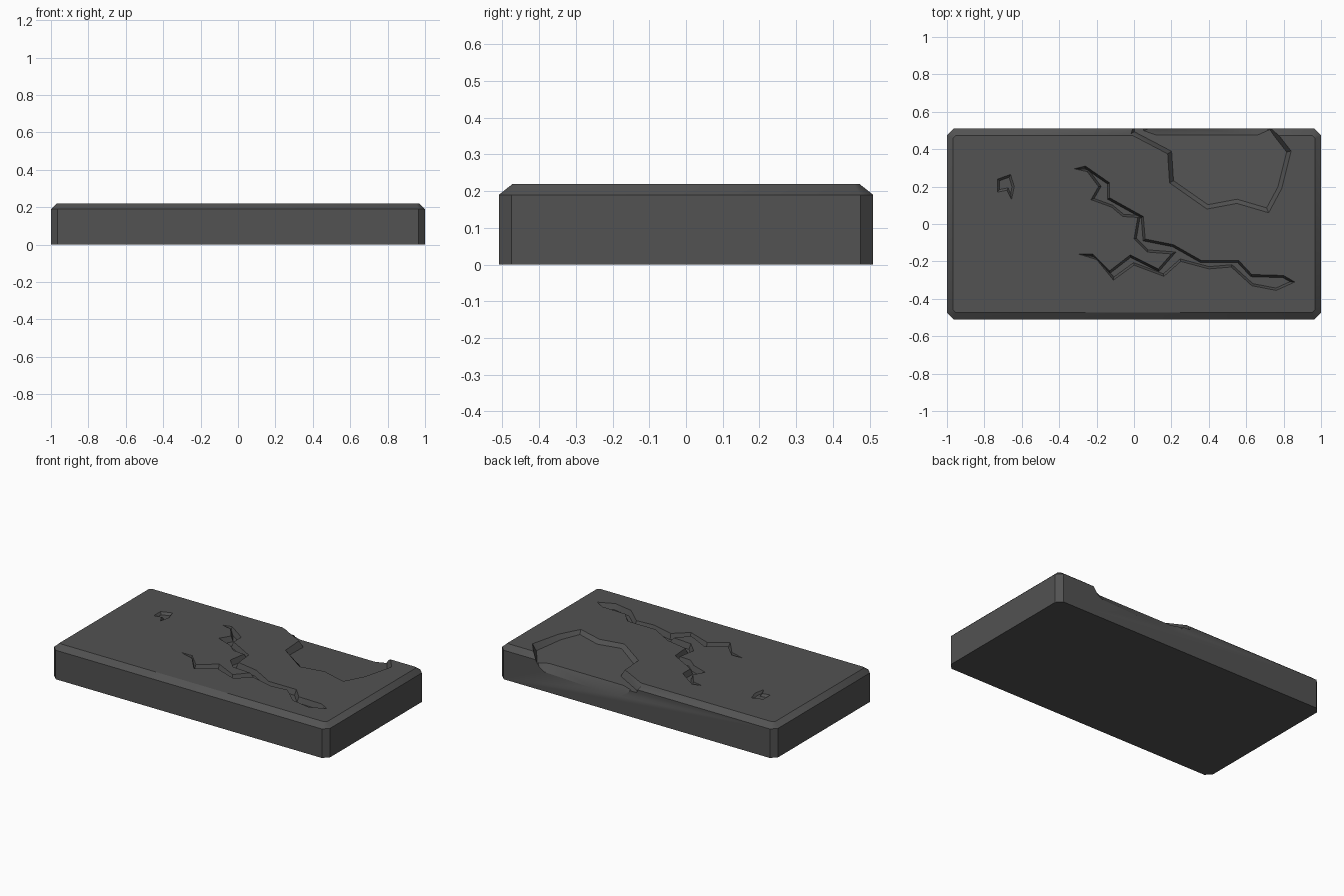
import bpy, bmesh
from mathutils import Vector

if "Cube" in bpy.data.objects:
    bpy.data.objects.remove(bpy.data.objects["Cube"])

TOP = 0.22
stone = bpy.data.materials.new("dark_grey_stone")
stone.diffuse_color = (0.085, 0.085, 0.085, 1)
stone.use_nodes = True
stone.node_tree.nodes["Principled BSDF"].inputs["Base Color"].default_value = stone.diffuse_color


def new_object(name, bm):
    bmesh.ops.recalc_face_normals(bm, faces=bm.faces)
    mesh = bpy.data.meshes.new(name)
    bm.to_mesh(mesh)
    bm.free()
    mesh.materials.append(stone)
    obj = bpy.data.objects.new(name, mesh)
    bpy.context.collection.objects.link(obj)
    return obj


def loft(name, rings):
    """Closed solid from equal-length rings of 3D points."""
    bm = bmesh.new()
    rows = [[bm.verts.new(p) for p in ring] for ring in rings]
    n = len(rows[0])
    for a, b in zip(rows, rows[1:]):
        for i in range(n):
            bm.faces.new((a[i], a[(i + 1) % n], b[(i + 1) % n], b[i]))
    bm.faces.new(rows[0])
    bm.faces.new(rows[-1])
    return new_object(name, bm)


def inset(points, d):
    """Move an outline inward by d, with limited mitres."""
    pts = [Vector(p) for p in points]
    n = len(pts)
    area = sum(pts[i - 1].cross(pts[i]) for i in range(n))
    side = 1 if area > 0 else -1
    out = []
    for i, p in enumerate(pts):
        e1 = (p - pts[i - 1]).normalized()
        e2 = (pts[(i + 1) % n] - p).normalized()
        n1 = Vector((-e1.y, e1.x)) * side
        n2 = Vector((-e2.y, e2.x)) * side
        m = (n1 + n2).normalized()
        out.append(p + m * d / max(m.dot(n1), 0.4))
    return out


def recess(name, outline, wall, floor):
    """Cutter with upright neck, sloping walls and a floor height rule."""
    low = inset(outline, wall)
    return loft(name, [[(x, y, TOP + 0.08) for x, y in outline],
                       [(x, y, TOP) for x, y in outline],
                       [(x, y, floor(y)) for x, y in low]])


def octagon(hx, hy, c, z):
    return [(hx, -hy + c, z), (hx, hy - c, z), (hx - c, hy, z), (-hx + c, hy, z),
            (-hx, hy - c, z), (-hx, -hy + c, z), (-hx + c, -hy, z), (hx - c, -hy, z)]


# slab with clipped corners and chamfered top rim
slab = loft("stone_slab", [octagon(1, 0.51, 0.035, 0),
                           octagon(1, 0.51, 0.035, 0.19),
                           octagon(0.968, 0.472, 0.015, TOP)])

# forked crack running across the top
crack = [(-0.32, 0.295), (-0.26, 0.31), (-0.13, 0.22), (-0.13, 0.14), (0.05, 0.04),
         (0.06, -0.08), (0.21, -0.11), (0.36, -0.195), (0.56, -0.195), (0.63, -0.27),
         (0.80, -0.275), (0.86, -0.31), (0.76, -0.355), (0.63, -0.33), (0.52, -0.23),
         (0.40, -0.24), (0.25, -0.20), (0.16, -0.28), (0.0, -0.22), (-0.11, -0.30),
         (-0.20, -0.19), (-0.30, -0.16), (-0.22, -0.16), (-0.13, -0.25), (-0.02, -0.165),
         (0.13, -0.24), (0.20, -0.16), (0.07, -0.15), (0.0, -0.08), (0.02, 0.035),
         (-0.06, 0.04), (-0.12, 0.09), (-0.23, 0.13), (-0.19, 0.20), (-0.25, 0.28)]

# broken area at the back edge
chip = [(-0.02, 0.48), (0.18, 0.375), (0.19, 0.22), (0.39, 0.08), (0.55, 0.11),
        (0.72, 0.06), (0.79, 0.19), (0.84, 0.39), (0.77, 0.48), (0.70, 0.58), (-0.02, 0.58)]

# small pit on the left
pit = [(-0.73, 0.24), (-0.66, 0.265), (-0.64, 0.20), (-0.655, 0.13), (-0.68, 0.18), (-0.73, 0.17)]

cutters = [recess("crack_cutter", crack, 0.012, lambda y: TOP - 0.035),
           recess("chip_cutter", chip, 0.022, lambda y: 0.20 - 0.07 * (y - 0.08)),
           recess("pit_cutter", pit, 0.012, lambda y: TOP - 0.015)]

# bevel where the broken area runs out through the back face
bm = bmesh.new()
for x0, x1, y, z in ((0.0, 0.76, 0.475, 0.24), (0.12, 0.66, 0.475, 0.173),
                     (-0.02, 0.78, 0.56, 0.24)):
    bm.verts.new((x0, y, z))
    bm.verts.new((x1, y, z))
for x, z in ((0.12, 0.08), (0.68, 0.10)):
    bm.verts.new((x, 0.53, z))
    bm.verts.new((x, 0.56, z))
bmesh.ops.convex_hull(bm, input=bm.verts)
cutters.append(new_object("back_edge_cutter", bm))

# cut the damage into the slab
bpy.context.view_layer.objects.active = slab
slab.select_set(True)
for c in cutters:
    c.hide_render = True
    mod = slab.modifiers.new(c.name, 'BOOLEAN')
    mod.operation = 'DIFFERENCE'
    mod.solver = 'EXACT'
    mod.object = c
    bpy.ops.object.modifier_apply(modifier=mod.name)
for c in cutters:
    bpy.data.objects.remove(c)

bpy.ops.object.shade_smooth_by_angle(angle=0.6)
